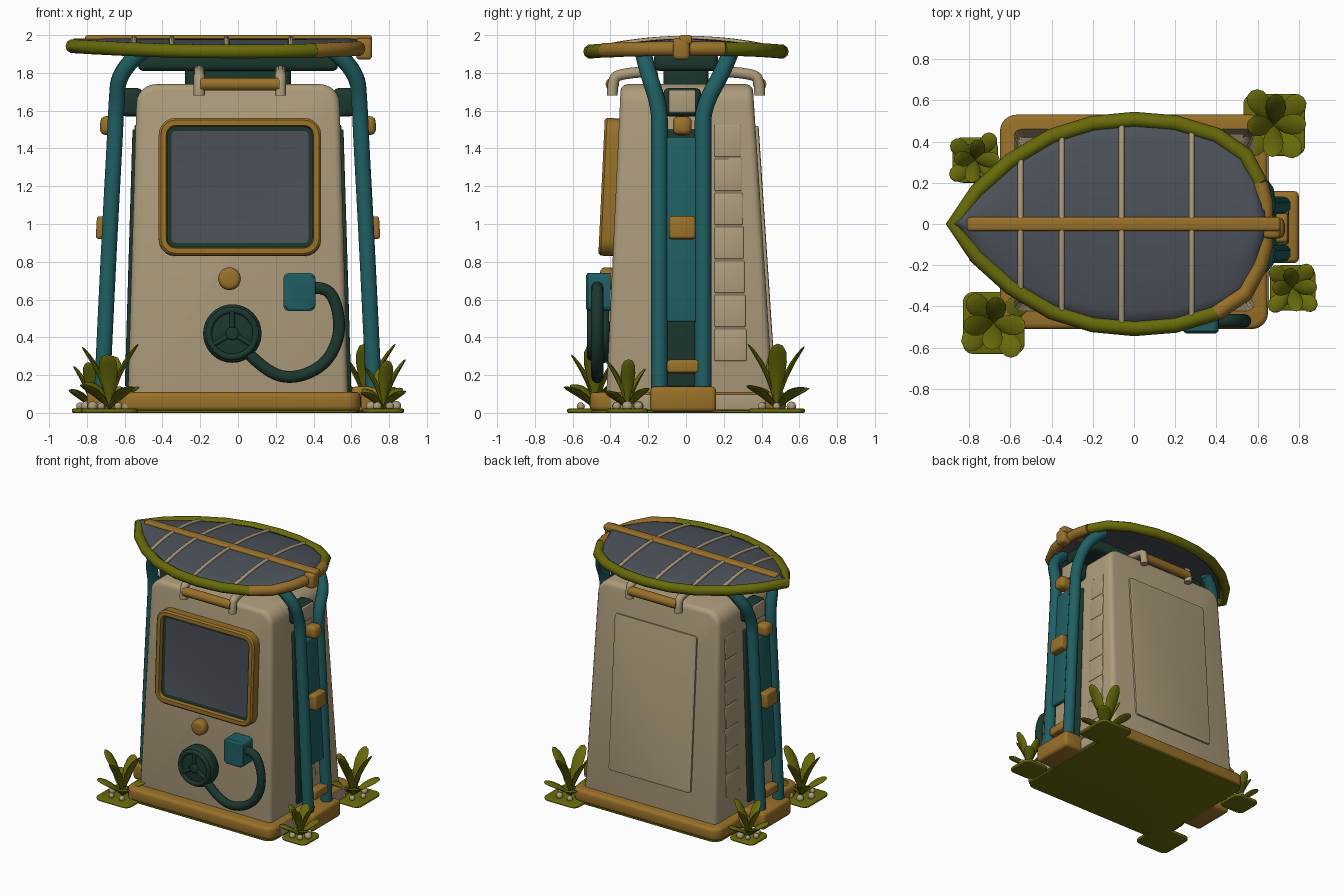
import bpy, bmesh, math, random
from mathutils import Matrix, Vector

if "Cube" in bpy.data.objects:
    bpy.data.objects.remove(bpy.data.objects["Cube"])

random.seed(4)


def mat(name, r, g, b):
    m = bpy.data.materials.new(name)
    m.diffuse_color = (r, g, b, 1)
    m.use_nodes = True
    m.node_tree.nodes["Principled BSDF"].inputs["Base Color"].default_value = m.diffuse_color
    return m


CREAM = mat("cream", 0.42, 0.335, 0.2)
OCHRE = mat("ochre", 0.32, 0.165, 0.022)
OLIVE = mat("olive", 0.14, 0.145, 0.003)
TEAL = mat("teal", 0.014, 0.115, 0.125)
DARK = mat("dark_green", 0.011, 0.038, 0.027)
SLATE = mat("slate", 0.072, 0.084, 0.102)


def finish(name, bm, mats, recalc=True, angle=40):
    if recalc:
        bmesh.ops.recalc_face_normals(bm, faces=bm.faces[:])
    me = bpy.data.meshes.new(name)
    bm.to_mesh(me)
    bm.free()
    for m in mats:
        me.materials.append(m)
    me.shade_smooth()
    me.set_sharp_from_angle(angle=math.radians(angle))
    ob = bpy.data.objects.new(name, me)
    bpy.context.collection.objects.link(ob)
    return ob


def box(name, lo, hi, m, bevel=0.02, rot=0.0, shape=None, pre=()):
    """Bevelled box; shape(co) deforms it, pre = (axis, radius) first rounds the upper edges along an axis."""
    bm = bmesh.new()
    bmesh.ops.create_cube(bm, size=1)
    lo, hi = Vector(lo), Vector(hi)
    c, s = (lo + hi) / 2, hi - lo
    R = Matrix.Rotation(rot, 3, 'Y')
    groups = [(r, [e for e in bm.edges if abs((e.verts[0].co - e.verts[1].co)[a]) > .5
                   and e.verts[0].co.z + e.verts[1].co.z > -.5]) for a, r in pre]
    for v in bm.verts:
        v.co = c + R @ Vector((v.co.x * s.x, v.co.y * s.y, v.co.z * s.z))
        if shape:
            v.co = shape(v.co)
    for r, edges in groups:
        bmesh.ops.bevel(bm, geom=edges, offset=r, segments=6, profile=0.5, affect='EDGES')
    sharp = [e for e in bm.edges if e.calc_face_angle(0) > .6]
    bmesh.ops.bevel(bm, geom=sharp, offset=bevel, segments=3, profile=0.5, affect='EDGES', clamp_overlap=True)
    return finish(name, bm, [m])


def tube(name, pts, r, m, smooth=True, cyclic=False):
    cu = bpy.data.curves.new(name, 'CURVE')
    cu.dimensions = '3D'
    cu.bevel_depth, cu.bevel_resolution, cu.use_fill_caps = r, 3, True
    cu.resolution_u = 8
    sp = cu.splines.new('NURBS' if smooth else 'POLY')
    sp.points.add(len(pts) - 1)
    for p, q in zip(sp.points, pts):
        p.co = (*q, 1)
    sp.use_cyclic_u = cyclic
    if smooth:
        sp.order_u = 3
        sp.use_endpoint_u = True
    tmp = bpy.data.objects.new(name + "_path", cu)
    bpy.context.collection.objects.link(tmp)
    me = bpy.data.meshes.new_from_object(tmp.evaluated_get(bpy.context.evaluated_depsgraph_get()))
    bpy.data.objects.remove(tmp)
    bm = bmesh.new()
    bm.from_mesh(me)
    bpy.data.meshes.remove(me)
    return finish(name, bm, [m], angle=50)


def plate(name, c, w, h, d, r, mats, insets=(), tilt=0.0, turn=0.0):
    """Rounded plate facing -y; insets are (thickness, depth, material) steps."""
    bm = bmesh.new()
    vs = []
    for k, (sx, sz) in enumerate([(1, 1), (-1, 1), (-1, -1), (1, -1)]):
        for j in range(6):
            a = math.radians(90 * k + 18 * j)
            vs.append(bm.verts.new((sx * (w / 2 - r) + r * math.cos(a), -d / 2,
                                    sz * (h / 2 - r) + r * math.sin(a))))
    front = bm.faces.new(vs)
    bv = [bm.verts.new(v.co + Vector((0, d, 0))) for v in vs]
    bm.faces.new(bv[::-1])
    for i in range(len(vs)):
        j = (i + 1) % len(vs)
        bm.faces.new((vs[i], vs[j], bv[j], bv[i]))
    bmesh.ops.recalc_face_normals(bm, faces=bm.faces[:])
    for t, dep, mi in insets:
        bmesh.ops.inset_individual(bm, faces=[front], thickness=t, depth=0)
        for v in front.verts:
            v.co.y += dep
        front.material_index = mi
    bm.transform(Matrix.Translation(c) @ Matrix.Rotation(turn, 4, 'Z') @ Matrix.Rotation(tilt, 4, 'X'))
    return finish(name, bm, mats)


def disc(name, c, r, d, m, bevel=0.015):
    bm = bmesh.new()
    bmesh.ops.create_cone(bm, cap_ends=True, segments=32, radius1=r, radius2=r, depth=d)
    rim = [e for e in bm.edges if abs(e.verts[0].co.z - e.verts[1].co.z) < 1e-5]
    bmesh.ops.bevel(bm, geom=rim, offset=bevel, segments=3, profile=0.5, affect='EDGES')
    bm.transform(Matrix.Translation(c) @ Matrix.Rotation(math.pi / 2, 4, 'X'))
    return finish(name, bm, [m])


# Base and tapered cabinet
box("ground_plate", (-.64, -.5, 0), (.64, .52, .014), OLIVE, .003, pre=[(2, .07)])
box("base_plinth", (-.65, -.51, .01), (.65, .53, .11), OCHRE, .025, pre=[(2, .08)])
box("plinth_side", (.62, -.4, .015), (.655, .42, .1), CREAM, .004)


def taper(co):
    t = (co.z - .03) / 1.71
    x = (.585 - .05 * t) * (1 if co.x > 0 else -1)
    y = (.465 - .112 * t) if co.y > 0 else (-.425 + .08 * t)
    return Vector((x, y, co.z))


box("cabinet", (-.5, -.4, .03), (.5, .4, 1.74), CREAM, .035, shape=taper, pre=[(1, .1)])

# Screen, back door and side louvres
plate("screen", (.01, -.39, 1.195), .86, .73, .09, .09, [OCHRE, DARK, SLATE],
      [(.012, -.012, 0), (.028, 0, 0), (.006, .03, 1), (.022, .004, 2)], tilt=-.047)
plate("back_door", (0, .46 - .81 * .066, .91), .72, 1.22, .03, .02, [CREAM], [(.012, -.003, 0)],
      tilt=-.066, turn=math.pi)
for s in (-1, 1):
    for i in range(7):
        z = .36 + .18 * i
        x = s * (.578 - .029 * (z - .03))
        box("side_louvre", (x - .012, .15, z - .085), (x + .012, .32 - .03 * i / 6, z + .085), CREAM, .006,
            rot=-s * .03)

# Front controls
disc("front_button", (-.045, -.415, .71), .06, .08, OCHRE, .025)
disc("reel", (-.03, -.455, .42), .155, .10, DARK, .025)
disc("reel_hub", (-.03, -.51, .42), .035, .03, DARK, .01)
ring = [(-.03 + .125 * math.cos(a * math.pi / 12), -.505, .42 + .125 * math.sin(a * math.pi / 12))
        for a in range(24)]
tube("reel_rim", ring, .018, DARK, smooth=False, cyclic=True)
for k in range(3):
    a = math.radians(90 + 120 * k)
    tube("reel_spoke", [(-.03, -.507, .42), (-.03 + .12 * math.cos(a), -.507, .42 + .12 * math.sin(a))],
         .014, DARK, smooth=False)
plate("socket", (.325, -.46, .64), .17, .2, .12, .03, [TEAL], [(.012, -.01, 0)])
tube("hose", [(.39, -.47, .66), (.47, -.47, .67), (.53, -.47, .56), (.54, -.47, .4), (.46, -.47, .25),
              (.3, -.47, .18), (.16, -.47, .21), (.06, -.47, .31)], .033, DARK)

# Handles at front and back of the top
for s in (-1, 1):
    y = s * .39
    tube("handle_bar", [(-.2, y, 1.74), (.22, y, 1.74)], .036, OCHRE, smooth=False)
    for x in (-.205, .225):
        tube("handle_arm", [(x, y, 1.68), (x, y, 1.75), (x, s * .36, 1.8), (x, s * .15, 1.81)], .03, CREAM)

# Side frames
for s in (-1, 1):
    for y0, y1 in ((-.14, -.23), (.09, .24)):
        tube("frame_post", [(s * .72, y0, .1), (s * .685, y0, .85), (s * .652, y0, 1.45), (s * .645, y0, 1.62),
                            (s * .63, y0 * .25 + y1 * .75, 1.82), (s * .5, y1, 1.92)], .044, TEAL)
    lean = -s * .058
    box("frame_panel", (s * .672 - .02, -.11, .48), (s * .672 + .02, .06, 1.46), TEAL, .012, rot=lean)
    box("cabinet_strip", (s * .564 - .015, -.1, .14), (s * .564 + .015, .06, 1.5), DARK, .008, rot=-s * .03)
    box("frame_foot", (s * .7 - .1, -.19, .005), (s * .7 + .1, .16, .14), OCHRE, .025)
    box("middle_clasp", (s * .715 - .035, -.09, .92), (s * .715 + .035, .05, 1.04), OCHRE, .015, rot=lean)
    box("lower_clasp", (s * .71 - .04, -.1, .21), (s * .71 + .04, .07, .28), OCHRE, .015, rot=lean)
    box("upper_clasp", (s * .68 - .05, -.07, 1.47), (s * .68 + .05, .03, 1.57), OCHRE, .03, rot=lean)
    box("upper_bracket", (s * .565 - .06, -.12, 1.57), (s * .565 + .06, .08, 1.72), DARK, .03)
    box("bracket_cap", (s * .625 - .008, -.09, 1.59), (s * .625 + .008, .05, 1.71), CREAM, .006)

# Roof support
box("roof_beam", (-.53, -.17, 1.81), (.53, .17, 1.91), DARK, .03)
box("roof_column", (-.28, -.12, 1.7), (.28, .12, 1.85), DARK, .03)

# Leaf-shaped roof
HALF = [(-.875, 0), (-.76, .16), (-.6, .305), (-.4, .425), (-.2, .487), (0, .506), (.2, .49),
        (.4, .43), (.54, .335), (.61, .2), (.635, .1)]


def width(x):
    for (a, p), (b, q) in zip(HALF, HALF[1:]):
        if a <= x <= b:
            return p + (q - p) * (x - a) / (b - a)
    return 0


def rim_z(x):
    return 1.913 + .03 * (x / .9) ** 2


def roof_z(x, v):
    return rim_z(x) + .01 + (1.972 - rim_z(x)) * (1 - v * v)


bm = bmesh.new()
N, K = 24, 12
rows = []
for i in range(N + 1):
    x = -.87 + 1.505 * i / N
    rows.append([bm.verts.new((x, (2 * j / K - 1) * width(x), roof_z(x, 2 * j / K - 1))) for j in range(K + 1)])
for a, b in zip(rows, rows[1:]):
    for j in range(K):
        bm.faces.new((a[j], b[j], b[j + 1], a[j + 1]))
cells = finish("solar_leaf", bm, [SLATE], recalc=False)
sol = cells.modifiers.new("thickness", 'SOLIDIFY')
sol.thickness, sol.offset = .03, -1

loop = [(x, -w, rim_z(x)) for x, w in reversed(HALF[:9])] + [(x, w, rim_z(x)) for x, w in HALF[1:10]]
tube("roof_rim", loop, .038, OLIVE, smooth=False)
end = [(x, -w, rim_z(x)) for x, w in HALF[7:]] + [(x, w, rim_z(x)) for x, w in reversed(HALF[9:])]
tube("roof_rim_end", end, .04, OCHRE, smooth=False)
for x in (-.55, -.35, -.06, .28):
    tube("roof_rib", [(x, v / 6 * width(x), roof_z(x, v / 6) + .001) for v in range(-6, 7)], .014, CREAM,
         smooth=False)
box("roof_midrib", (-.81, -.035, 1.95), (.71, .033, 2.0), OCHRE, .015)
box("roof_stem", (.625, -.07, 1.87), (.71, .02, 1.985), OCHRE, .02)


# Corner plants, alike under a half turn
def leaf(bm, base, az, elev, length, wid):
    new = bmesh.ops.create_uvsphere(bm, u_segments=8, v_segments=8, radius=1)['verts']
    R = Matrix.Rotation(az, 3, 'Z')
    for v in new:
        t = (v.co.z + 1) / 2
        a = elev - .3 * t
        side = v.co.x * wid * (.15 + 1.0 * t)
        thick = v.co.y * .014
        p = Vector((length * t * math.cos(a) - thick * math.sin(a), side,
                    length * t * math.sin(a) + thick * math.cos(a)))
        v.co = base + R @ p


def plant(name, x, y, size, pad, spread):
    bm = bmesh.new()
    for k in range(8):
        tall = k % 2 == 0
        leaf(bm, Vector((x, y, .02)), math.radians(45 * k + random.uniform(-12, 12)),
             1.45 if tall else random.uniform(.8, 1.0),
             size * (random.uniform(.8, 1.0) if tall and k else 1 if tall else spread), size * (.17 if tall else .18))
    finish(name + "_leaves", bm, [OLIVE], angle=60)
    box(name + "_soil", (x - pad[0], y - pad[1], 0), (x + pad[0], y + pad[1], .022), OLIVE, .008, pre=[(2, .05)])
    bm = bmesh.new()
    for k in range(6):
        a = k * 1.05
        p = Matrix.Translation((x + pad[0] * .6 * math.cos(a), y + pad[1] * .6 * math.sin(a), .035))
        bmesh.ops.create_icosphere(bm, subdivisions=2, radius=random.uniform(.018, .03), matrix=p)
    finish(name + "_pebbles", bm, [CREAM])


for s, tag in ((1, "front"), (-1, "back")):
    plant(tag + "_large_plant", -s * .68, -s * .48, .38, (.15, .15), .6)
    plant(tag + "_small_plant", s * .77, -s * .31, .29, (.11, .11), .62)
